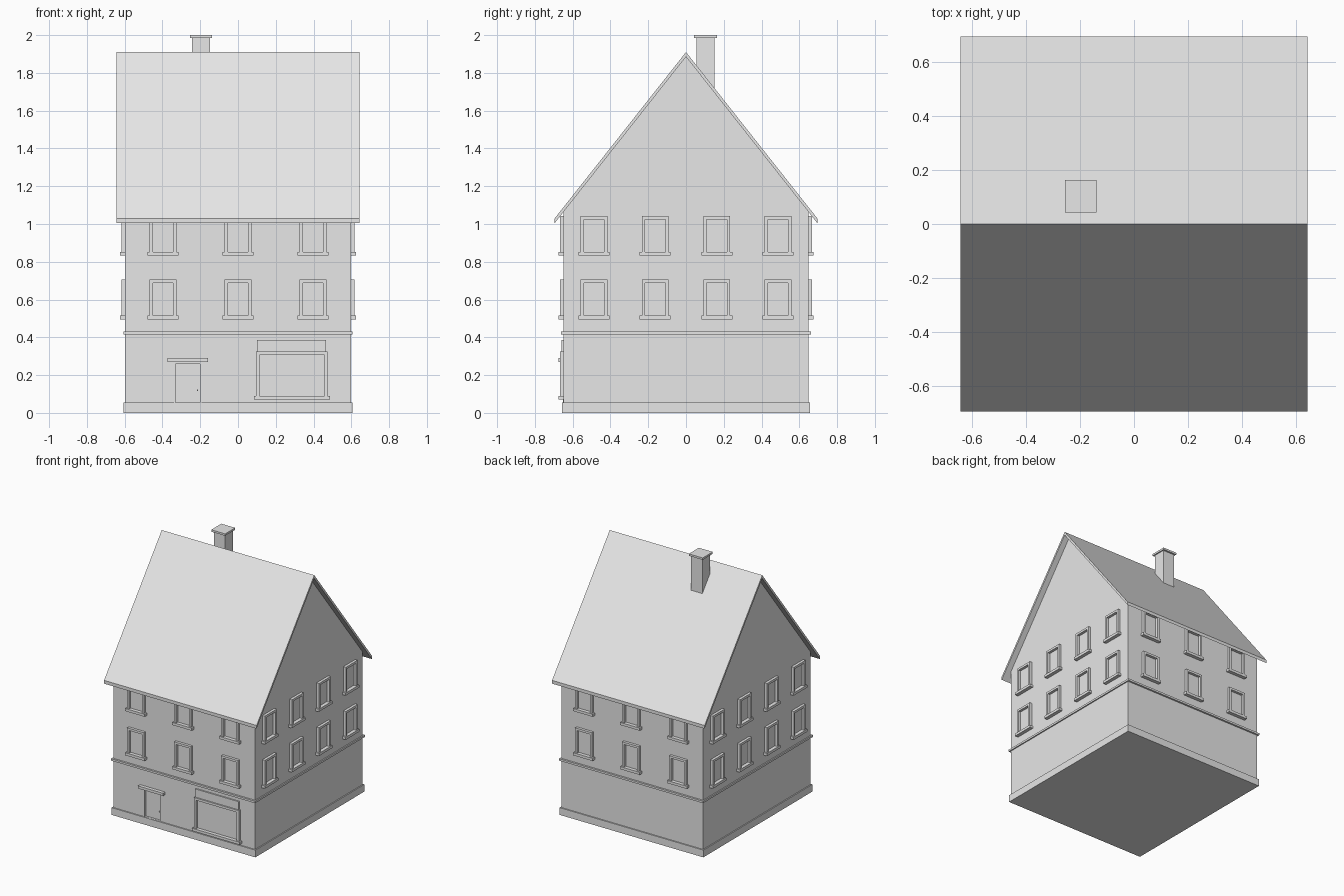
import bpy, bmesh
from math import pi
from mathutils import Matrix, Vector

if "Cube" in bpy.data.objects:
    bpy.data.objects.remove(bpy.data.objects["Cube"])

grey = bpy.data.materials.new("plaster_grey")
grey.use_nodes = True
grey.diffuse_color = (0.8, 0.8, 0.8, 1)
grey.node_tree.nodes["Principled BSDF"].inputs["Base Color"].default_value = (0.8, 0.8, 0.8, 1)


def finish(name, bm, matrix=Matrix()):
    bmesh.ops.recalc_face_normals(bm, faces=bm.faces)
    mesh = bpy.data.meshes.new(name)
    bm.to_mesh(mesh)
    bm.free()
    mesh.materials.append(grey)
    obj = bpy.data.objects.new(name, mesh)
    obj.matrix_world = matrix
    bpy.context.collection.objects.link(obj)
    return obj


def boxes(name, spans, matrix=Matrix()):
    """One object from boxes given as (x0, x1, y0, y1, z0, z1)."""
    bm = bmesh.new()
    for x0, x1, y0, y1, z0, z1 in spans:
        size = Matrix.Diagonal((x1 - x0, y1 - y0, z1 - z0, 1))
        centre = Vector((x0 + x1, y0 + y1, z0 + z1)) / 2
        bmesh.ops.create_cube(bm, size=1, matrix=Matrix.Translation(centre) @ size)
    return finish(name, bm, matrix)


def slab(name, half_x, depth, z0, z1):
    return boxes(name, [(-half_x, half_x, -depth, depth, z0, z1)])


def extrude_x(name, profile, half):
    """Extrude a (y, z) outline along x."""
    bm = bmesh.new()
    face = bm.faces.new([bm.verts.new((-half, y, z)) for y, z in profile])
    new = bmesh.ops.extrude_face_region(bm, geom=[face])["geom"]
    bmesh.ops.translate(bm, vec=(2 * half, 0, 0),
                        verts=[v for v in new if isinstance(v, bmesh.types.BMVert)])
    return finish(name, bm)


def framed_window(name, width, z0, z1, bar, matrix):
    """Raised surround and sill on a wall lying at local y = 0, facing -y."""
    w, sill = width / 2, 0.02
    boxes(name + "_frame", [
        (-w, -w + bar, -0.02, 0.005, z0 + sill, z1 - bar),
        (w - bar, w, -0.02, 0.005, z0 + sill, z1 - bar),
        (-w, w, -0.02, 0.005, z1 - bar, z1)], matrix)
    boxes(name + "_sill", [(-w - 0.011, w + 0.011, -0.027, 0.005, z0, z0 + sill)], matrix)


# Walls and roof
HX, HY = 0.598, 0.648
RIDGE, EAVE_Y, EAVE_Z, THICK = 1.91, 0.695, 1.03, 0.025
SLOPE = (RIDGE - EAVE_Z) / EAVE_Y
under = RIDGE - THICK
wall_top = under - SLOPE * HY
body = extrude_x("walls", [(-HY, 0), (HY, 0), (HY, wall_top), (0, under), (-HY, wall_top)], HX)
extrude_x("roof", [(-EAVE_Y, EAVE_Z), (0, RIDGE), (EAVE_Y, EAVE_Z),
                   (EAVE_Y, EAVE_Z - THICK), (0, under), (-EAVE_Y, EAVE_Z - THICK)], 0.643)
slab("plinth", 0.606, 0.657, 0, 0.055)
slab("string_course", 0.607, 0.662, 0.415, 0.43)

# Chimney
boxes("chimney_stack", [(-0.243, -0.147, 0.055, 0.15, 1.7, 1.985)])
boxes("chimney_cap", [(-0.255, -0.138, 0.042, 0.163, 1.985, 2.0)])

# Upper windows on all four sides
sides = [("front", 0, HY, (-0.397, 0, 0.397)), ("left", pi / 2, HX, (-0.487, -0.163, 0.163, 0.487)),
         ("back", pi, HY, (-0.397, 0, 0.397)), ("right", -pi / 2, HX, (-0.487, -0.163, 0.163, 0.487))]
for side, angle, dist, columns in sides:
    for floor, z in (("lower", 0.495), ("upper", 0.832)):
        for i, u in enumerate(columns):
            place = Matrix.Rotation(angle, 4, "Z") @ Matrix.Translation((u, -dist, 0))
            framed_window(f"{side}_{floor}_window_{i + 1}", 0.142, z, z + 0.21, 0.017, place)

# Shop window with blank fascia board
framed_window("shop_window", 0.38, 0.07, 0.325, 0.018, Matrix.Translation((0.285, -HY, 0)))
boxes("shop_fascia", [(0.1, 0.467, -HY - 0.01, -HY + 0.005, 0.325, 0.387)])

# Recessed door, canopy and handle
cutter = boxes("door_cutter", [(-0.332, -0.2, -0.7, -HY + 0.015, 0.056, 0.26)])
cutter.hide_render = True
cutter.hide_viewport = True
cut = body.modifiers.new("door_recess", "BOOLEAN")
cut.operation, cut.object, cut.solver = "DIFFERENCE", cutter, "EXACT"
boxes("door_surround", [(-0.34, -0.332, -HY - 0.004, -HY + 0.005, 0.055, 0.268),
                        (-0.2, -0.194, -HY - 0.004, -HY + 0.005, 0.055, 0.268),
                        (-0.332, -0.2, -HY - 0.004, -HY + 0.005, 0.26, 0.268)])
boxes("door_canopy", [(-0.372, -0.16, -HY - 0.026, -HY + 0.005, 0.27, 0.29)])
boxes("door_handle", [(-0.217, -0.211, -HY + 0.007, -HY + 0.016, 0.115, 0.125)])
# Plinth opening in front of the door stays as the doorstep
